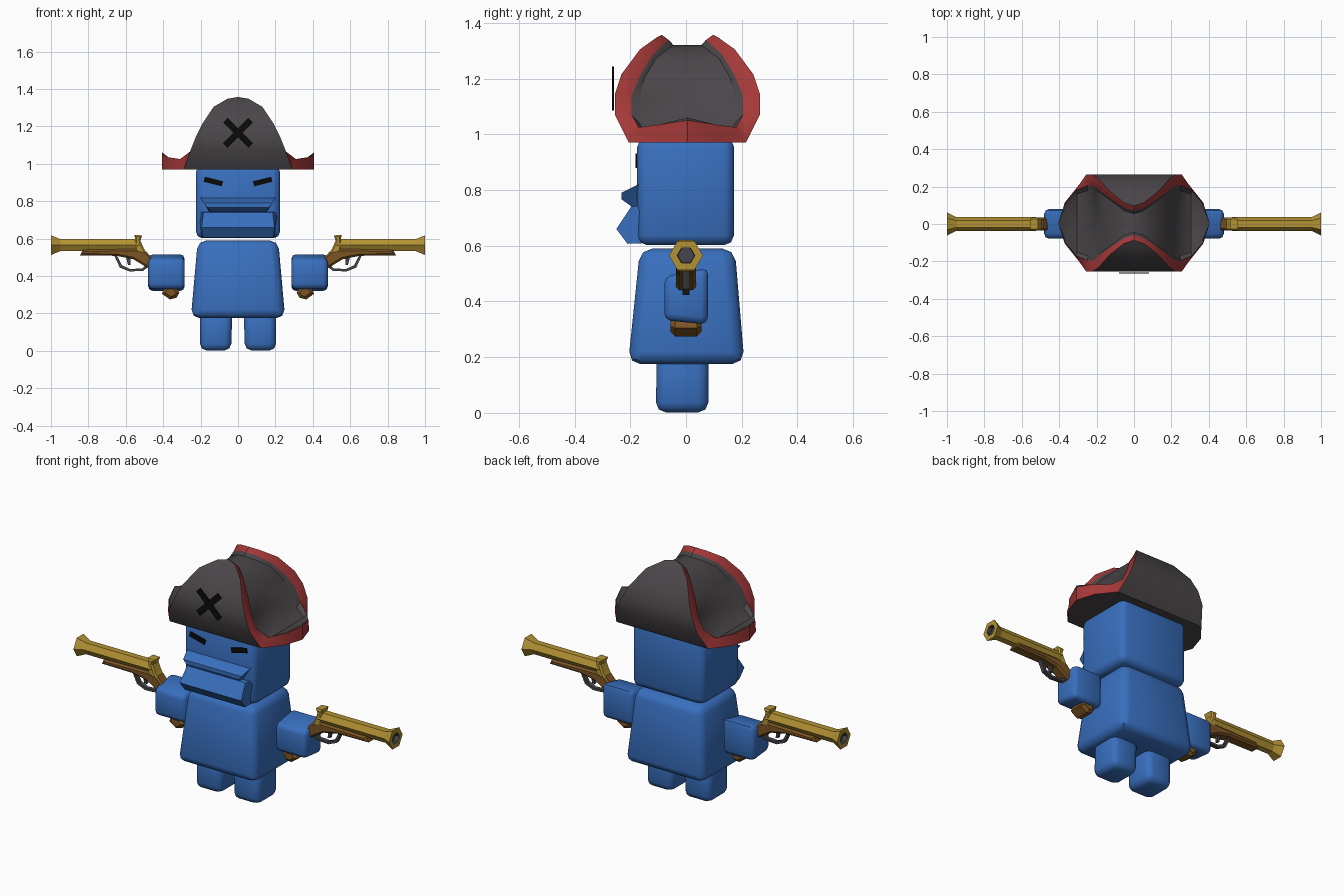
import bpy, bmesh, math
from mathutils import Vector

if "Cube" in bpy.data.objects:
    bpy.data.objects.remove(bpy.data.objects["Cube"])


def material(name, rgb):
    m = bpy.data.materials.new(name)
    m.diffuse_color = (*rgb, 1)
    m.use_nodes = True
    m.node_tree.nodes["Principled BSDF"].inputs["Base Color"].default_value = m.diffuse_color
    return m


BLUE = material("blue", (0.04, 0.16, 0.52))
DARK = material("charcoal", (0.068, 0.06, 0.066))
RED = material("red", (0.38, 0.04, 0.04))
BLACK = material("black", (0.003, 0.003, 0.003))
GOLD = material("gold", (0.45, 0.29, 0.035))
WOOD = material("wood", (0.2, 0.09, 0.017))
IRON = material("iron", (0.06, 0.06, 0.07))


def finish(name, bm, mats, angle=50, mirror=False):
    bmesh.ops.remove_doubles(bm, verts=bm.verts, dist=1e-4)
    bmesh.ops.recalc_face_normals(bm, faces=bm.faces)
    me = bpy.data.meshes.new(name)
    bm.to_mesh(me)
    bm.free()
    ob = bpy.data.objects.new(name, me)
    bpy.context.collection.objects.link(ob)
    for m in mats:
        me.materials.append(m)
    if angle:
        bpy.ops.object.select_all(action='DESELECT')
        ob.select_set(True)
        bpy.context.view_layer.objects.active = ob
        bpy.ops.object.shade_smooth_by_angle(angle=math.radians(angle))
    if mirror:
        ob.modifiers.new("mirror", 'MIRROR').use_mirror_merge = False
    return ob


def add_face(bm, pts, mat=0):
    """Face from points, skipping repeated ones."""
    keep = []
    for p in map(Vector, pts):
        if all((p - q).length > 1e-5 for q in keep):
            keep.append(p)
    if len(keep) > 2:
        bm.faces.new([bm.verts.new(p) for p in keep]).material_index = mat


def block(name, low, high, z0, z1, mat, bevel, segs=2, slope=0, mirror=False):
    """Tapered rounded box; low and high are (x0, x1, y0, y1)."""
    bm = bmesh.new()
    bmesh.ops.create_cube(bm, size=2)
    for v in bm.verts:
        r, z = (high, z1) if v.co.z > 0 else (low, z0)
        y = r[3] if v.co.y > 0 else r[2]
        tilt = slope * y if v.co.z > 0 else -slope * y * 0.5
        v.co = (r[1] if v.co.x > 0 else r[0], y, z + tilt)
    bmesh.ops.bevel(bm, geom=bm.edges[:], offset=bevel, segments=segs,
                    profile=0.5, affect='EDGES', clamp_overlap=True)
    return finish(name, bm, [mat], 50, mirror)


def plate(name, outline, half, mat, bevel=0, mirror=False):
    """Outline in x-z, thickened along y."""
    bm = bmesh.new()
    rings = [[bm.verts.new((x, s * half, z)) for x, z in outline] for s in (-1, 1)]
    n = len(outline)
    bm.faces.new(rings[0])
    bm.faces.new(rings[1][::-1])
    for i in range(n):
        j = (i + 1) % n
        bm.faces.new((rings[0][i], rings[1][i], rings[1][j], rings[0][j]))
    bmesh.ops.recalc_face_normals(bm, faces=bm.faces)
    if bevel:
        caps = [e for e in bm.edges if abs(e.verts[0].co.y - e.verts[1].co.y) < 1e-6]
        bmesh.ops.bevel(bm, geom=caps, offset=bevel, segments=1, affect='EDGES')
    return finish(name, bm, [mat], 0, mirror)


def mouth_part(name, profile, mat):
    """Section across x from (y, z, half width) points."""
    bm = bmesh.new()
    n = len(profile)
    for i in range(n):
        (ya, za, wa), (yb, zb, wb) = profile[i], profile[(i + 1) % n]
        add_face(bm, [(-wa, ya, za), (wa, ya, za), (wb, yb, zb), (-wb, yb, zb)])
    for s in (-1, 1):
        add_face(bm, [(s * w, y, z) for y, z, w in profile])
    return finish(name, bm, [mat], 30)


def bar(name, cx, cz, y, length, width, angle, mat):
    """Thin painted bar facing the front."""
    a = math.radians(angle)
    pts = [(sx * length / 2, sz * width / 2) for sx, sz in ((-1, -1), (1, -1), (1, 1), (-1, 1))]
    ob = plate(name, [(cx + u * math.cos(a) - v * math.sin(a),
                       cz + u * math.sin(a) + v * math.cos(a)) for u, v in pts], 0.003, mat)
    for v in ob.data.vertices:
        v.co.y += y
    return ob


# Body, legs, hands, head
block("body", (-.252, .252, -.208, .21), (-.215, .215, -.165, .175), .175, .59, BLUE, .045)
block("leg", (.037, .203, -.108, .08), (.03, .203, -.105, .08), .002, .22, BLUE, .035, mirror=True)
block("hand", (.285, .48, -.078, .078), (.285, .48, -.078, .08), .325, .505, BLUE, .025,
      slope=.2, mirror=True)
block("head", (-.225, .225, -.175, .172), (-.225, .225, -.175, .172), .602, .99, BLUE, .035)

# Muzzle
mouth_part("jaw", [(-.13, .61, .2), (-.21, .607, .19), (-.25, .66, .195), (-.197, .74, .185),
                   (-.13, .75, .215)], BLUE)
mouth_part("upper_lip", [(-.15, .825, .205), (-.178, .817, .2), (-.232, .79, .185),
                         (-.232, .767, .165), (-.197, .742, .145), (-.15, .735, .15)], BLUE)

# Eyes and hat cross
for s in (-1, 1):
    bar("eye", s * .132, .905, -.178, .1, .028, s * 14, BLACK)
    bar("hat_cross", 0, 1.165, -.262, .19, .034, s * 45, BLACK)

# Hat: quarter loops from side tip to top centre, repeated four times
outer = [(.405, 0, .97), (.37, .11, .97), (.29, .21, .97), (.255, .26, 1.07), (.225, .26, 1.145),
         (.19, .237, 1.215), (.13, .17, 1.305), (.055, .11, 1.348), (0, .092, 1.357)]
inner = [(.405, 0, 1.05), (.372, .1, 1.035), (.31, .175, 1.025), (.25, .2, 1.07), (.22, .2, 1.14),
         (.18, .168, 1.215), (.12, .125, 1.285), (.05, .08, 1.328), (0, .065, 1.337)]
crown = [(.405, 0, 1.06), (.365, .095, 1.03), (.305, .155, 1.01), (.245, .175, 1.045), (.21, .175, 1.12),
         (.17, .155, 1.2), (.115, .115, 1.27), (.05, .065, 1.31), (0, .05, 1.32)]
bm = bmesh.new()
for sx in (-1, 1):
    for sy in (-1, 1):
        def put(pts, mat):
            add_face(bm, [(sx * x, sy * y + .005, z) for x, y, z in pts], mat)
        for k in range(8):
            o, p, i, j, c, d = outer[k], outer[k + 1], inner[k], inner[k + 1], crown[k], crown[k + 1]
            put([o, p, j, i], 1)
            put([i, j, d, c], 0)
            put([c, d, (d[0], 0, d[2]), (c[0], 0, c[2])], 0)
            if k >= 2:
                put([o, p, (0, *p[1:]), (0, *o[1:])], 0)
        put(outer[:3] + [(0, .21, .97), (0, 0, .97)], 0)
finish("hat", bm, [DARK, RED], 35)

# Pistol barrel: six-sided, flared, with a dark bore
rings = [(.525, 0), (.525, .037), (.95, .037), (1, .061), (1, .032), (.975, .03), (.975, 0)]
bm = bmesh.new()
for k, ((xa, ra), (xb, rb)) in enumerate(zip(rings, rings[1:])):
    for i in range(6):
        a, b = math.pi / 3 * i, math.pi / 3 * (i + 1)
        add_face(bm, [(x, r * math.cos(t), .565 + r * math.sin(t))
                      for x, r, t in ((xa, ra, a), (xa, ra, b), (xb, rb, b), (xb, rb, a))],
                 1 if k >= 4 else 0)
finish("barrel", bm, [GOLD, IRON], 0, True)

# Breech, stock, grip end, trigger and guard
plate("breech", [(.485, .515), (.55, .525), (.55, .6), (.555, .62), (.512, .617), (.522, .59),
                 (.505, .55)], .034, GOLD, .008, True)
plate("stock", [(.845, .51), (.83, .54), (.54, .545), (.49, .53), (.45, .485), (.33, .35), (.37, .31),
                (.43, .39), (.47, .435), (.56, .49), (.65, .508)], .035, WOOD, .01, True)
plate("grip_end", [(.313, .31), (.345, .36), (.395, .335), (.407, .305), (.365, .275), (.33, .283)],
      .055, WOOD, .015, True)
plate("trigger_guard", [(.475, .455), (.505, .428), (.58, .424), (.632, .445), (.662, .51),
                        (.648, .51), (.62, .457), (.576, .437), (.512, .441), (.485, .468)],
      .012, IRON, 0, True)
plate("trigger", [(.575, .505), (.6, .505), (.588, .46), (.574, .458)], .008, IRON, 0, True)
